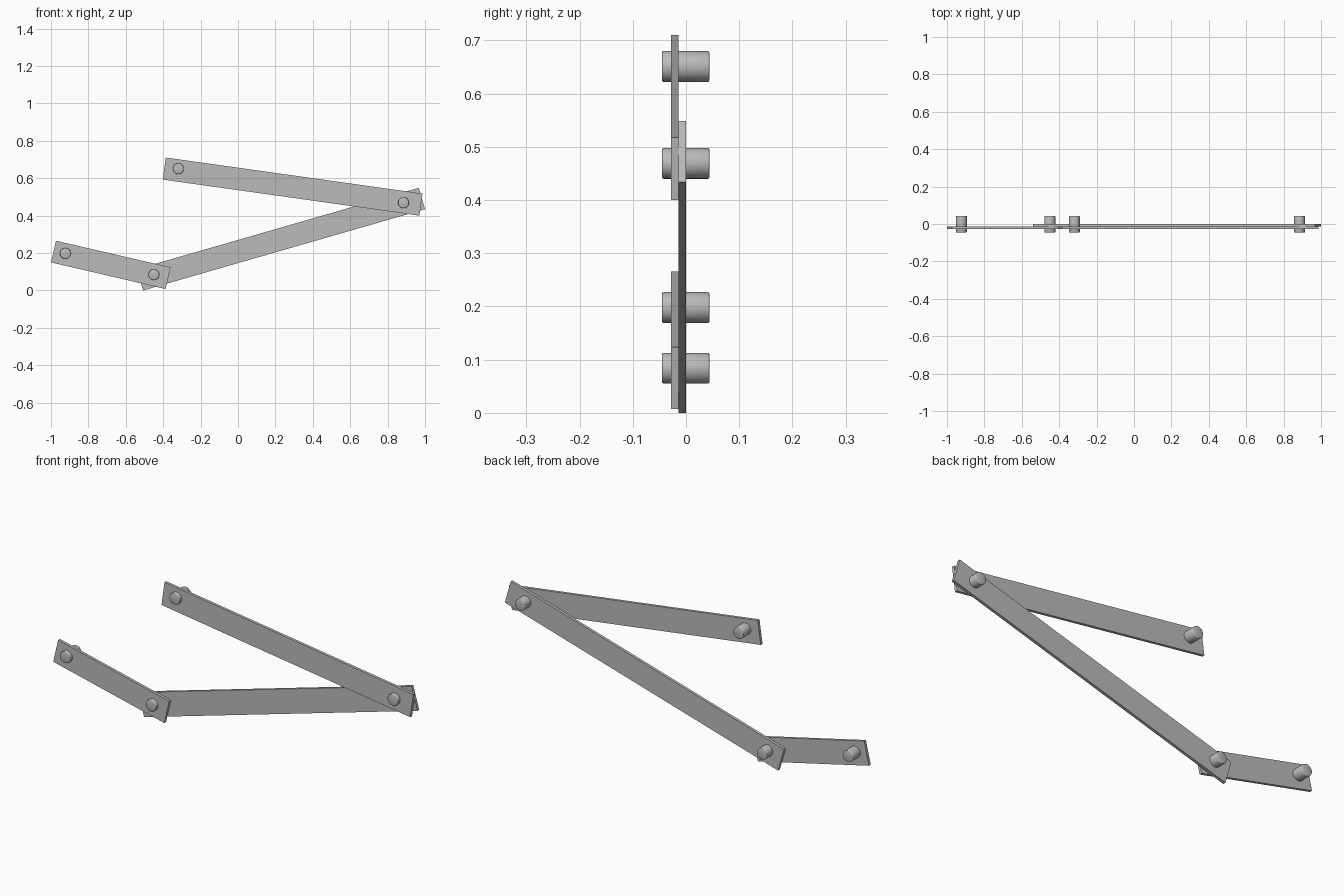
import bpy, bmesh, math
from mathutils import Matrix, Vector

cube = bpy.data.objects.get("Cube")
if cube:
    bpy.data.objects.remove(cube, do_unlink=True)

# One plain metal grey for everything
metal = bpy.data.materials.new("metal_grey")
metal.use_nodes = True
grey = (0.5, 0.5, 0.5, 1)
metal.diffuse_color = grey
metal.node_tree.nodes["Principled BSDF"].inputs["Base Color"].default_value = grey


def make_object(name, bm):
    mesh = bpy.data.meshes.new(name)
    bm.to_mesh(mesh)
    bm.free()
    mesh.materials.append(metal)
    obj = bpy.data.objects.new(name, mesh)
    bpy.context.collection.objects.link(obj)
    return obj


def make_bar(name, x, y, z, length, angle):
    bm = bmesh.new()
    bmesh.ops.create_cube(bm, size=1, matrix=Matrix.Diagonal((length, 0.014, 0.119, 1)))
    obj = make_object(name, bm)
    obj.location = (x, y, z)
    obj.rotation_euler.y = -math.radians(angle)


def make_pin(name, x, z):
    bm = bmesh.new()
    bmesh.ops.create_cone(bm, cap_ends=True, segments=32, radius1=0.029, radius2=0.029,
                          depth=0.089, matrix=Matrix.Rotation(math.pi / 2, 4, "X"))
    # Slightly softened rims
    rims = [e for e in bm.edges if abs(e.verts[0].co.y - e.verts[1].co.y) < 0.01]
    bmesh.ops.bevel(bm, geom=rims, offset=0.003, segments=2, profile=0.5, affect="EDGES")
    obj = make_object(name, bm)
    obj.location = (x, -0.0005, z)
    bpy.ops.object.select_all(action="DESELECT")
    obj.select_set(True)
    bpy.context.view_layer.objects.active = obj
    bpy.ops.object.shade_smooth_by_angle(angle=math.radians(50))


# Linkage bars: two in the front layer, the coupler behind them
make_bar("crank_bar", -0.68, -0.021, 0.1365, 0.629, -13.04)
make_bar("coupler_bar", 0.2295, -0.007, 0.274, 1.569, 16.08)
make_bar("rocker_bar", 0.292, -0.021, 0.555, 1.386, -7.99)

# Pivot pins
make_pin("crank_ground_pin", -0.923, 0.198)
make_pin("crank_coupler_pin", -0.45, 0.084)
make_pin("coupler_rocker_pin", 0.885, 0.469)
make_pin("rocker_ground_pin", -0.319, 0.651)
